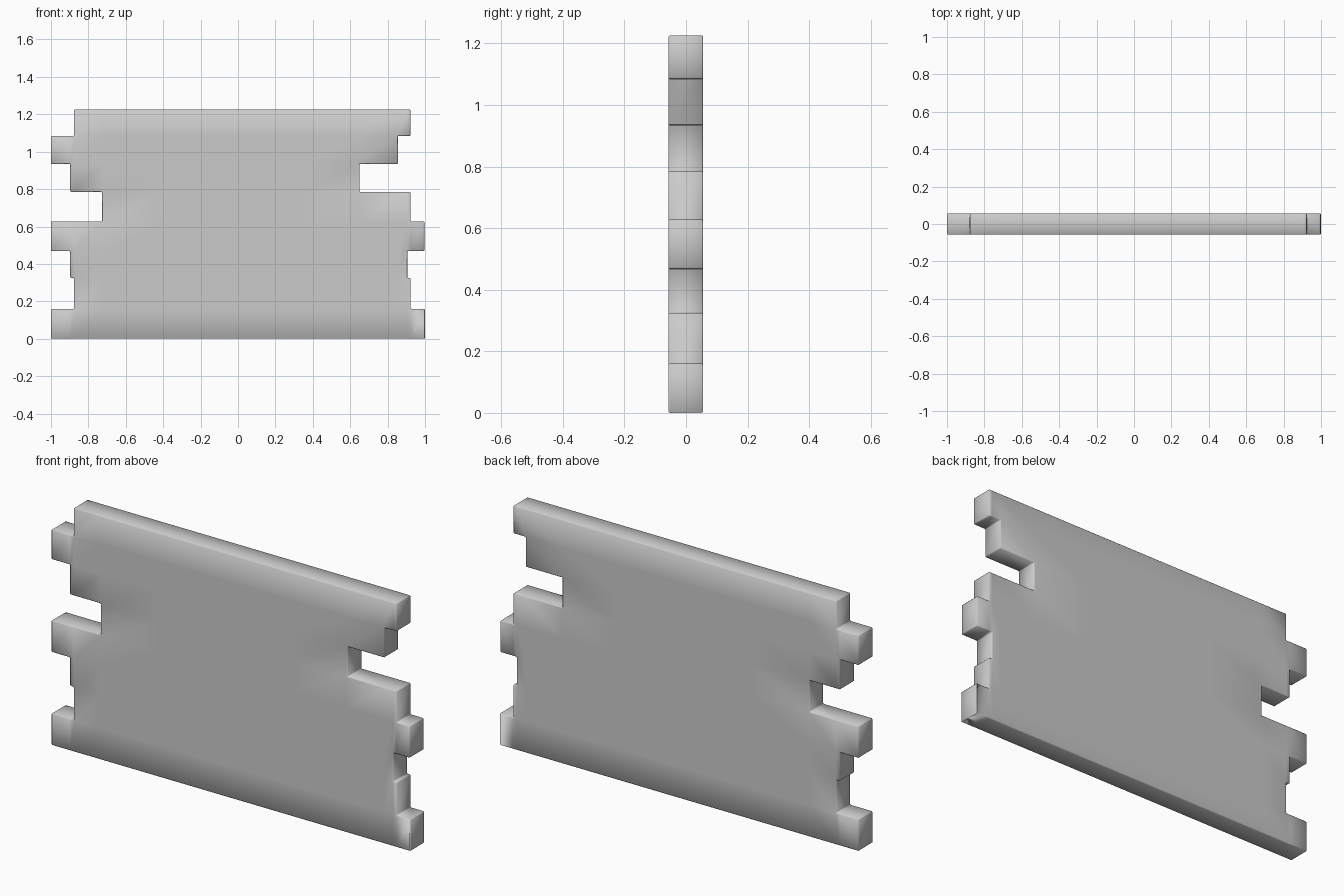
import bpy, bmesh, math

if "Cube" in bpy.data.objects:
    bpy.data.objects.remove(bpy.data.objects["Cube"])

# Stacked courses: bottom height of each, and its left / right ends
levels = [0.0, 0.16, 0.325, 0.468, 0.628, 0.785, 0.935, 1.085, 1.226]
courses = [(-1.0, 1.0), (-0.877, 0.923), (-0.897, 0.905), (-1.0, 0.996),
           (-0.727, 0.923), (-0.897, 0.65), (-1.0, 0.855), (-0.877, 0.923)]
front, back = -0.057, 0.056

# Wall face as a grid of cells, keeping those inside each course
xs = sorted({x for ends in courses for x in ends} | {-0.4, 0.0, 0.35})
bm = bmesh.new()
grid = {}


def vert(x, z):
    if (x, z) not in grid:
        grid[x, z] = bm.verts.new((x, front, z))
    return grid[x, z]


for i, (left, right) in enumerate(courses):
    z0, z1 = levels[i], levels[i + 1]
    for x0, x1 in zip(xs, xs[1:]):
        if x0 >= left and x1 <= right:
            bm.faces.new([vert(x0, z0), vert(x1, z0), vert(x1, z1), vert(x0, z1)])

# Give the wall its thickness
ret = bmesh.ops.extrude_face_region(bm, geom=bm.faces[:], use_keep_orig=True)
for v in ret["geom"]:
    if isinstance(v, bmesh.types.BMVert):
        v.co.y = back
bmesh.ops.recalc_face_normals(bm, faces=bm.faces[:])

mesh = bpy.data.meshes.new("stepped_wall")
bm.to_mesh(mesh)
bm.free()
wall = bpy.data.objects.new("stepped_wall", mesh)
bpy.context.collection.objects.link(wall)

# Softened edges and smooth shading all over
bevel = wall.modifiers.new("soft_edges", "BEVEL")
bevel.width = 0.005
bevel.segments = 1
bevel.limit_method = "ANGLE"
bevel.angle_limit = math.radians(40)
mesh.polygons.foreach_set("use_smooth", [True] * len(mesh.polygons))
